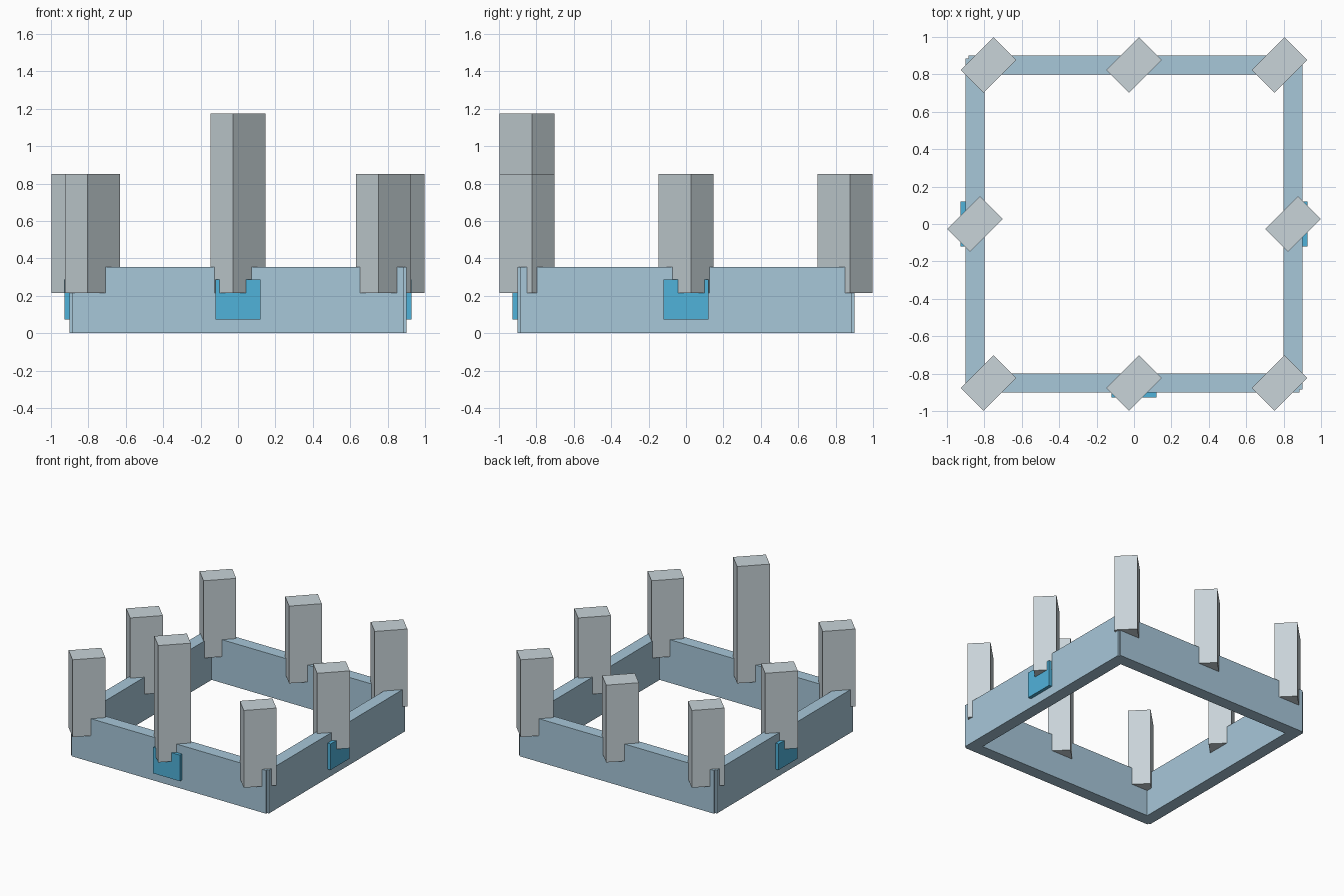
import bpy
import bmesh
import math
from mathutils import Matrix

if "Cube" in bpy.data.objects:
    bpy.data.objects.remove(bpy.data.objects["Cube"], do_unlink=True)


def make_material(name, rgb):
    """Flat material from 0-255 sRGB values."""
    lin = [((c / 255 + 0.055) / 1.055) ** 2.4 for c in rgb] + [1.0]
    mat = bpy.data.materials.new(name)
    mat.use_nodes = True
    mat.diffuse_color = lin
    mat.node_tree.nodes["Principled BSDF"].inputs["Base Color"].default_value = lin
    return mat


stone_grey = make_material("stone_grey", (200, 211, 216))
pale_blue = make_material("pale_blue", (167, 199, 217))
bright_blue = make_material("bright_blue", (80, 178, 218))


def add_object(name, bm, mat):
    bmesh.ops.recalc_face_normals(bm, faces=bm.faces[:])
    mesh = bpy.data.meshes.new(name)
    bm.to_mesh(mesh)
    bm.free()
    mesh.materials.append(mat)
    obj = bpy.data.objects.new(name, mesh)
    bpy.context.collection.objects.link(obj)
    return obj


def add_box(name, centre, size, mat, turn=0.0):
    bm = bmesh.new()
    bmesh.ops.create_cube(bm, size=1, matrix=Matrix.Diagonal((*size, 1)))
    obj = add_object(name, bm, mat)
    obj.location = centre
    obj.rotation_euler.z = turn
    return obj


# Square wall ring: one L-shaped quarter with a notched corner, mirrored twice
OUT, INN, NOTCH, WALL_H = 0.9, 0.8, 0.885, 0.355
quarter = [(0, INN), (INN, INN), (INN, 0), (OUT, 0),
           (OUT, NOTCH), (NOTCH, NOTCH), (NOTCH, OUT), (0, OUT)]
bm = bmesh.new()
base = bm.faces.new([bm.verts.new((x, y, 0)) for x, y in quarter])
top = bmesh.ops.extrude_face_region(bm, geom=[base], use_keep_orig=True)["geom"]
bmesh.ops.translate(bm, vec=(0, 0, WALL_H),
                    verts=[v for v in top if isinstance(v, bmesh.types.BMVert)])
bmesh.ops.recalc_face_normals(bm, faces=bm.faces[:])
# Open the cut ends so the mirrored quarters join cleanly
ends = [f for f in bm.faces
        if all(abs(v.co.x) < 1e-5 for v in f.verts)
        or all(abs(v.co.y) < 1e-5 for v in f.verts)]
bmesh.ops.delete(bm, geom=ends, context='FACES')
wall = add_object("wall_ring", bm, pale_blue)
mirror = wall.modifiers.new("mirror", 'MIRROR')
mirror.use_axis = (True, True, False)

# Diagonal pillars, with a taller one in the middle of the front
LOW, HIGH, TALL = 0.215, 0.85, 1.175
pillars = {
    "front_right": (-0.778, -0.85), "front_middle": (0, -0.85),
    "front_left": (0.778, -0.85), "side_right": (-0.85, 0),
    "side_left": (0.85, 0), "back_right": (-0.778, 0.85),
    "back_middle": (0, 0.85), "back_left": (0.778, 0.85),
}
for place, (x, y) in pillars.items():
    z_top = TALL if place == "front_middle" else HIGH
    add_box(place + "_pillar", (x, y, (LOW + z_top) / 2),
            (0.247, 0.171, z_top - LOW), stone_grey, math.radians(45))

# Blue panels on the front and both sides
P_LOW, P_HIGH, P_OUT = 0.073, 0.287, 0.927
P_MID, P_Z, P_T = (OUT + P_OUT) / 2, (P_LOW + P_HIGH) / 2, P_OUT - OUT
add_box("front_panel", (0, -P_MID, P_Z), (0.243, P_T, P_HIGH - P_LOW), bright_blue)
for side, sx in (("right", -1), ("left", 1)):
    add_box(side + "_panel", (sx * P_MID, 0, P_Z),
            (P_T, 0.243, P_HIGH - P_LOW), bright_blue)
